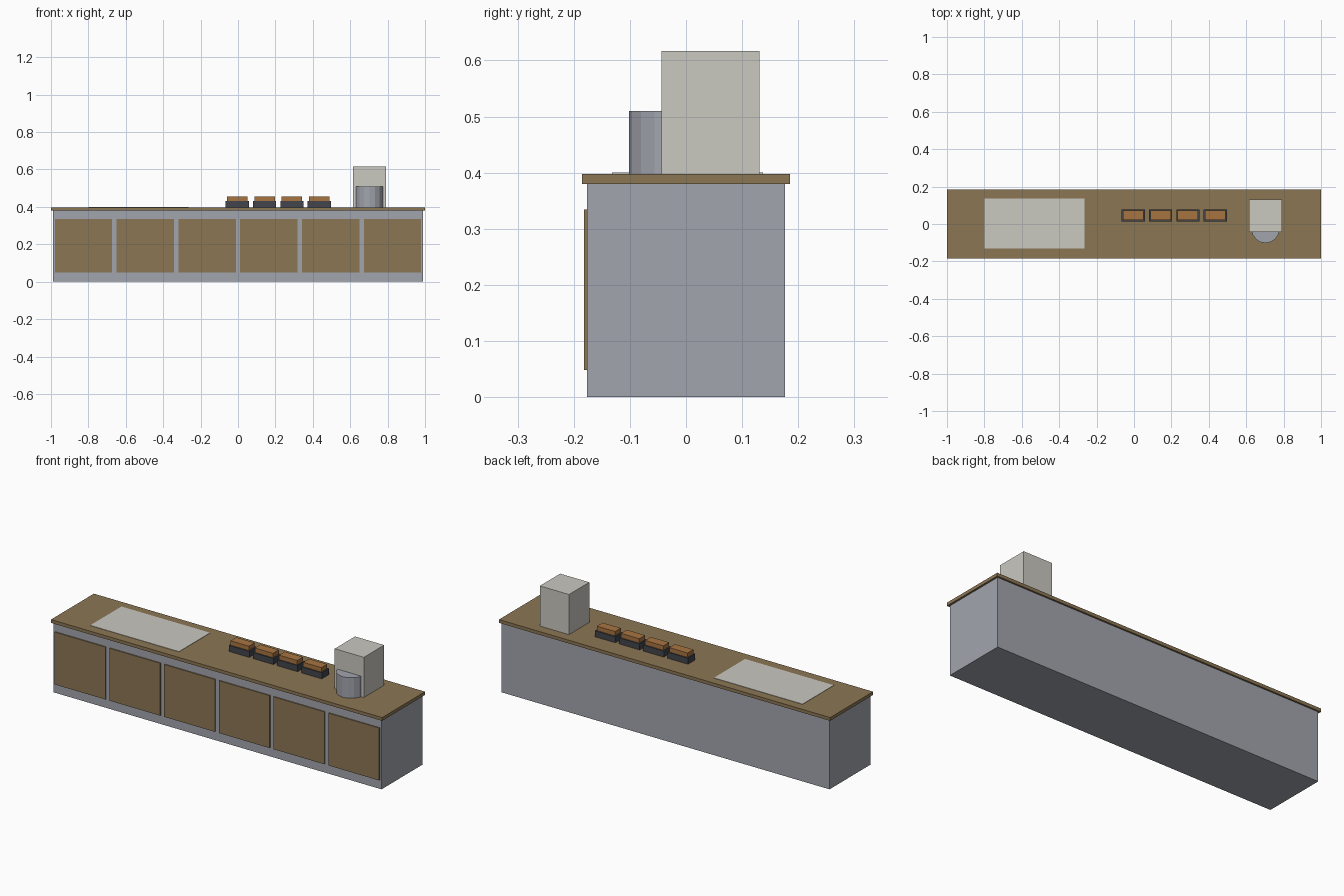
import bpy

cube = bpy.data.objects.get("Cube")
if cube:
    bpy.data.objects.remove(cube, do_unlink=True)


def material(name, rgb):
    m = bpy.data.materials.new(name)
    m.use_nodes = True
    colour = (*rgb, 1)
    m.diffuse_color = colour
    bsdf = next(n for n in m.node_tree.nodes if n.type == "BSDF_PRINCIPLED")
    bsdf.inputs["Base Color"].default_value = colour
    return m


wood = material("wood brown", (0.26, 0.18, 0.088))
steel = material("steel grey", (0.36, 0.375, 0.42))
cream = material("pale grey", (0.59, 0.58, 0.53))
dark = material("dark grey", (0.055, 0.06, 0.072))
orange = material("orange brown", (0.39, 0.175, 0.053))


def box(name, mat, x, y, z):
    """Box spanning the given (low, high) ranges."""
    bpy.ops.mesh.primitive_cube_add(size=1)
    ob = bpy.context.object
    ob.name = name
    for v in ob.data.vertices:
        v.co = [r[0] if c < 0 else r[1] for c, r in zip(v.co, (x, y, z))]
    ob.data.materials.append(mat)
    return ob


def span(centre, width):
    return centre - width / 2, centre + width / 2


TOP = 0.398

# Cabinet and worktop
box("cabinet_body", steel, span(0, 1.98), span(0, 0.352), (0, 0.38))
box("worktop", wood, span(0, 2), span(0, 0.37), (0.38, TOP))

# Door panels
for i in range(6):
    box(f"door_panel_{i + 1}", wood, span((i - 2.5) * 0.3305, 0.307),
        (-0.182, -0.174), (0.048, 0.334))

# Flat cooking plate
box("cooking_plate", cream, (-0.8, -0.264), (-0.132, 0.137), (TOP - 0.004, TOP + 0.002))

# Row of food trays
for i in range(4):
    x = -0.004 + i * 0.146
    box(f"tray_{i + 1}", dark, span(x, 0.124), span(0.046, 0.063), (TOP, 0.431))
    box(f"tray_filling_{i + 1}", orange, span(x, 0.11), span(0.046, 0.05), (0.43, 0.455))

# Machine with a round pot in front
box("machine_housing", cream, span(0.703, 0.176), (-0.044, 0.131), (TOP, 0.617))
bpy.ops.mesh.primitive_cylinder_add(vertices=16, radius=0.075, depth=0.51 - TOP,
                                    location=(0.703, -0.027, (0.51 + TOP) / 2))
pot = bpy.context.object
pot.name = "round_pot"
pot.data.materials.append(steel)
